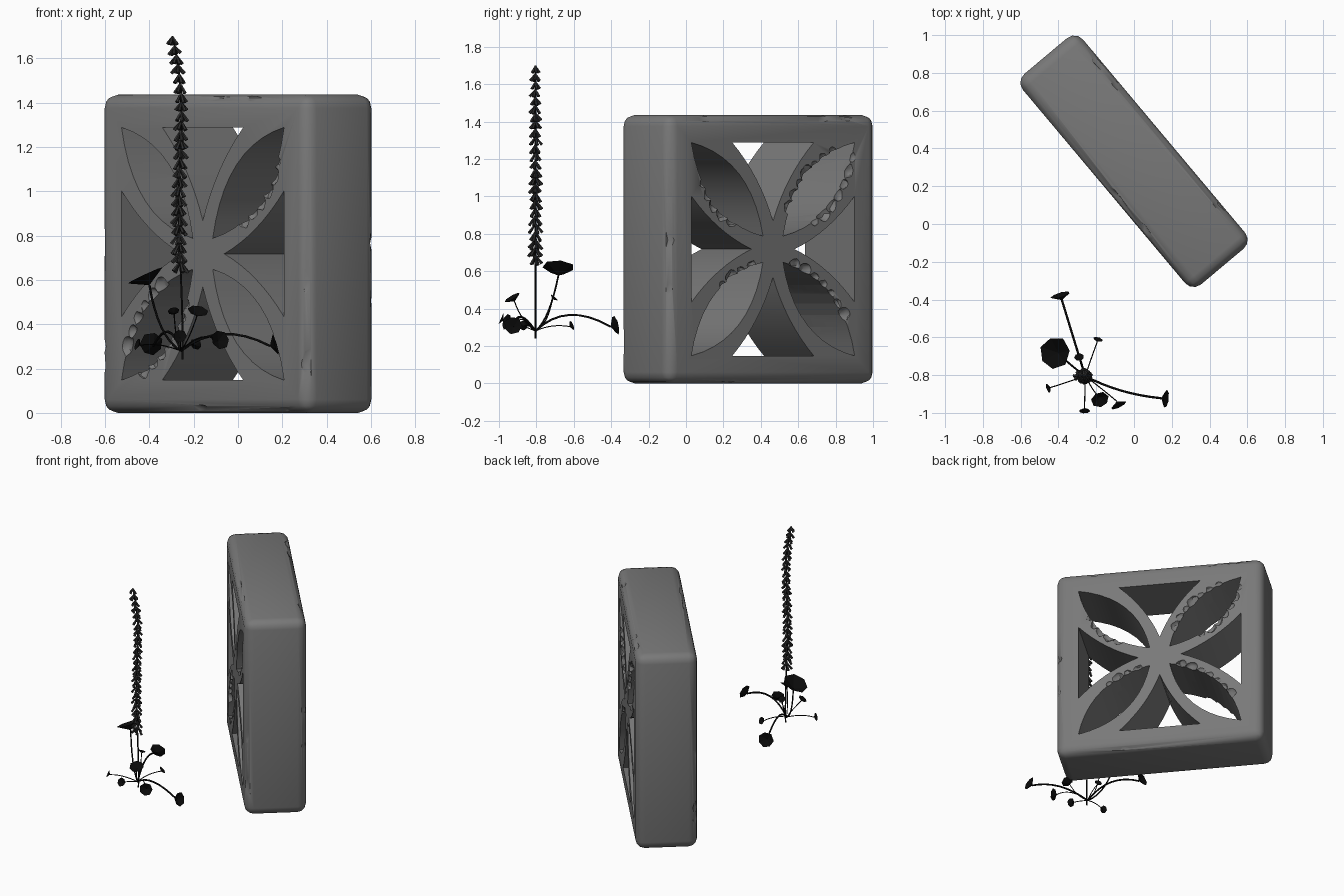
import bpy, bmesh, math, random
from mathutils import Vector, Matrix

if "Cube" in bpy.data.objects:
    bpy.data.objects.remove(bpy.data.objects["Cube"])

random.seed(4)
W, T, H = 1.455, 0.415, 1.435
PLACE = Matrix.Translation((0, 0.332, H / 2)) @ Matrix.Rotation(math.radians(-50), 4, 'Z')


def material(name, c):
    m = bpy.data.materials.new(name)
    m.diffuse_color = (c, c, c, 1)
    m.use_nodes = True
    m.node_tree.nodes["Principled BSDF"].inputs["Base Color"].default_value = m.diffuse_color
    return m


STONE, GREEN, BELL = material("stone", 0.19), material("plant_dark", 0.003), material("bell_dark", 0.03)


def make(name, bm, mat=None, hidden=False):
    me = bpy.data.meshes.new(name)
    bm.to_mesh(me)
    bm.free()
    ob = bpy.data.objects.new(name, me)
    bpy.context.collection.objects.link(ob)
    if mat:
        me.materials.append(mat)
    ob.hide_render = hidden
    return ob


def bezier(a, b, c, n=8):
    a, b, c = Vector(a), Vector(b), Vector(c)
    return [a * (1 - t)**2 + b * 2 * t * (1 - t) + c * t * t for t in (i / n for i in range(n + 1))]


# Breeze block body with rounded edges
bm = bmesh.new()
bmesh.ops.create_cube(bm, size=1, matrix=Matrix.Diagonal((W, T, H, 1)))
bmesh.ops.bevel(bm, geom=bm.edges[:], offset=0.06, segments=3, profile=0.5, affect='EDGES')
block = make("breeze_block", bm)

# Cutter: four leaf openings on the diagonals, four curved triangles between
leaf = bezier((0.07, 0.07), (0.155, 0.485), (0.57, 0.57), 10)
leaf += [Vector((p.y, p.x)) for p in leaf[-2:0:-1]]
side = bezier((0, 0.15), (0.09, 0.39), (0.284, 0.57), 8)
tri = side + [Vector((-p.x, p.y)) for p in side[:0:-1]]
bm = bmesh.new()
for shape in (leaf, tri):
    for k in range(4):
        r = Matrix.Rotation(k * math.pi / 2, 2)
        pts = [r @ p for p in shape]
        f = bm.faces.new([bm.verts.new((p.x, -0.4, p.y)) for p in pts])
        ext = bmesh.ops.extrude_face_region(bm, geom=[f])
        bmesh.ops.translate(bm, vec=(0, 0.8, 0), verts=[v for v in ext['geom'] if isinstance(v, bmesh.types.BMVert)])
bmesh.ops.recalc_face_normals(bm, faces=bm.faces)
openings = make("opening_cutter", bm, hidden=True)

# Cutter: worn chips along the outer edges and the rims of the leaf openings
bm = bmesh.new()


def chip(pos, scale):
    m = Matrix.Translation(pos) @ Matrix.Diagonal((*scale, 1))
    for v in bmesh.ops.create_icosphere(bm, subdivisions=2, radius=1, matrix=m)['verts']:
        v.co = Vector(pos) + (v.co - Vector(pos)) * random.uniform(0.8, 1.1)


for k in range(16):
    sx, sy, sz = (random.choice((-1, 1)) for _ in range(3))
    along, size = random.uniform(-0.55, 0.55), random.uniform(0.08, 0.16)
    if k % 2:
        chip((sx * (W / 2 + 0.01), sy * (T / 2 + 0.01), along), (0.05, 0.05, size))
    else:
        chip((along, sy * (T / 2 + 0.01), sz * (H / 2 + 0.01)), (size, 0.05, 0.05))
# (face side, quadrant signs, leaf rim point range)
for y, sx, sz, lo, hi in [(-1, -1, -1, 2, 9), (-1, -1, -1, 12, 18), (-1, 1, 1, 12, 18), (1, -1, 1, 2, 9),
                          (1, -1, 1, 11, 18), (1, 1, 1, 13, 18), (1, -1, -1, 13, 20), (1, 1, -1, 16, 20)]:
    for p in leaf[lo:hi]:
        s = random.uniform(0.022, 0.042)
        chip((sx * p.x, y * (T / 2 + 0.008), sz * p.y), (s * 1.2, s, s * 1.2))
bmesh.ops.recalc_face_normals(bm, faces=bm.faces)
chips = make("chip_cutter", bm, hidden=True)

for cutter in (openings, chips):
    mod = block.modifiers.new("cut", 'BOOLEAN')
    mod.operation, mod.solver, mod.object = 'DIFFERENCE', 'EXACT', cutter
    mod.use_self = cutter is chips
me = bpy.data.meshes.new_from_object(block.evaluated_get(bpy.context.evaluated_depsgraph_get()))
block.modifiers.clear()
block.data = me
me.materials.clear()
me.materials.append(STONE)
block.matrix_world = PLACE
for cutter in (openings, chips):
    bpy.data.objects.remove(cutter)
bpy.context.view_layer.objects.active = block
block.select_set(True)
bpy.ops.object.shade_smooth_by_angle(angle=math.radians(40))
block.select_set(False)


# Plant stems: one tube per path
def tubes(name, paths):
    cu = bpy.data.curves.new(name, 'CURVE')
    cu.dimensions, cu.bevel_depth, cu.bevel_resolution, cu.use_fill_caps = '3D', 1, 1, True
    for pts, r in paths:
        s = cu.splines.new('POLY')
        s.points.add(len(pts) - 1)
        for p, q in zip(s.points, pts):
            p.co, p.radius = (*q, 1), r
    tmp = bpy.data.objects.new(name + "_path", cu)
    bpy.context.collection.objects.link(tmp)
    me = bpy.data.meshes.new_from_object(tmp.evaluated_get(bpy.context.evaluated_depsgraph_get()))
    bpy.data.objects.remove(tmp)
    me.materials.clear()
    me.materials.append(GREEN)
    bpy.context.collection.objects.link(bpy.data.objects.new(name, me))


def spine(z):
    bend = max(0, z - 1.3) / 0.4
    return Vector((-0.258 + 0.008 * math.sin(z * 5) - 0.045 * bend**2, -0.805, z))


tubes("flower_stem", [([spine(0.24 + i * 0.0608) for i in range(25)], 0.005)])

# Drooping bells in rings up the flower spike
bm = bmesh.new()
rows = 25
for i in range(rows):
    t = i / (rows - 1)
    base = spine(0.685 + 1.012 * t)
    for k in range(5):
        a = k * math.tau / 5 + i * 0.7 + random.uniform(-0.2, 0.2)
        d = Vector((math.cos(a), math.sin(a), random.uniform(-1.9, -1.2))).normalized()
        L = (0.062 - 0.018 * t) * random.uniform(0.9, 1.1)
        m = Matrix.Translation(base + d * L / 2) @ d.to_track_quat('Z', 'Y').to_matrix().to_4x4()
        bmesh.ops.create_cone(bm, cap_ends=True, segments=5, radius1=0.004, radius2=0.009, depth=L, matrix=m)
make("flower_bells", bm, BELL)

# Funnel leaves: centre, facing direction, radius, stalk control point, stalk radius
root = (-0.258, -0.805, 0.28)
leaves = [
    ((-0.39, -0.375, 0.31), (-0.3, 1, 0.25), 0.055, (-0.31, -0.64, 0.44), 0.006),
    ((-0.42, -0.68, 0.62), (-0.42, 0.05, 0.9), 0.088, (-0.36, -0.73, 0.34), 0.005),
    ((0.17, -0.925, 0.31), (1, -0.1, 0.3), 0.05, (-0.08, -0.90, 0.42), 0.006),
    ((-0.18, -0.93, 0.46), (0.2, -0.5, 0.85), 0.05, (-0.22, -0.88, 0.33), 0.003),
    ((-0.08, -0.96, 0.33), (0.5, -1, 0.3), 0.045, (-0.16, -0.88, 0.38), 0.003),
    ((-0.19, -0.61, 0.31), (0.3, 0.9, 0.4), 0.028, (-0.23, -0.72, 0.32), 0.003),
    ((-0.455, -0.87, 0.31), (-0.9, -0.3, 0.3), 0.028, (-0.36, -0.84, 0.32), 0.003),
    ((-0.262, -0.99, 0.345), (0, -0.9, 0.4), 0.032, (-0.26, -0.9, 0.32), 0.003),
    ((-0.29, -0.705, 0.46), (-0.1, 0.6, 0.7), 0.027, (-0.28, -0.74, 0.31), 0.003),
]
bm = bmesh.new()
stalks = []
for c, n, r, ctrl, sr in leaves:
    n, c = Vector(n).normalized(), Vector(c)
    q = n.to_track_quat('Z', 'Y')
    apex = c - n * r * 0.55
    hub = bm.verts.new(apex)
    rim = [bm.verts.new(c + q @ Vector((math.cos(a), math.sin(a), 0)) * r * random.uniform(0.9, 1.05))
           for a in (i * math.tau / 7 for i in range(7))]
    for k in range(7):
        bm.faces.new((hub, rim[k], rim[(k + 1) % 7]))
    stalks.append((bezier(root, ctrl, apex), sr))
make("funnel_leaves", bm, GREEN)
tubes("leaf_stalks", stalks)
